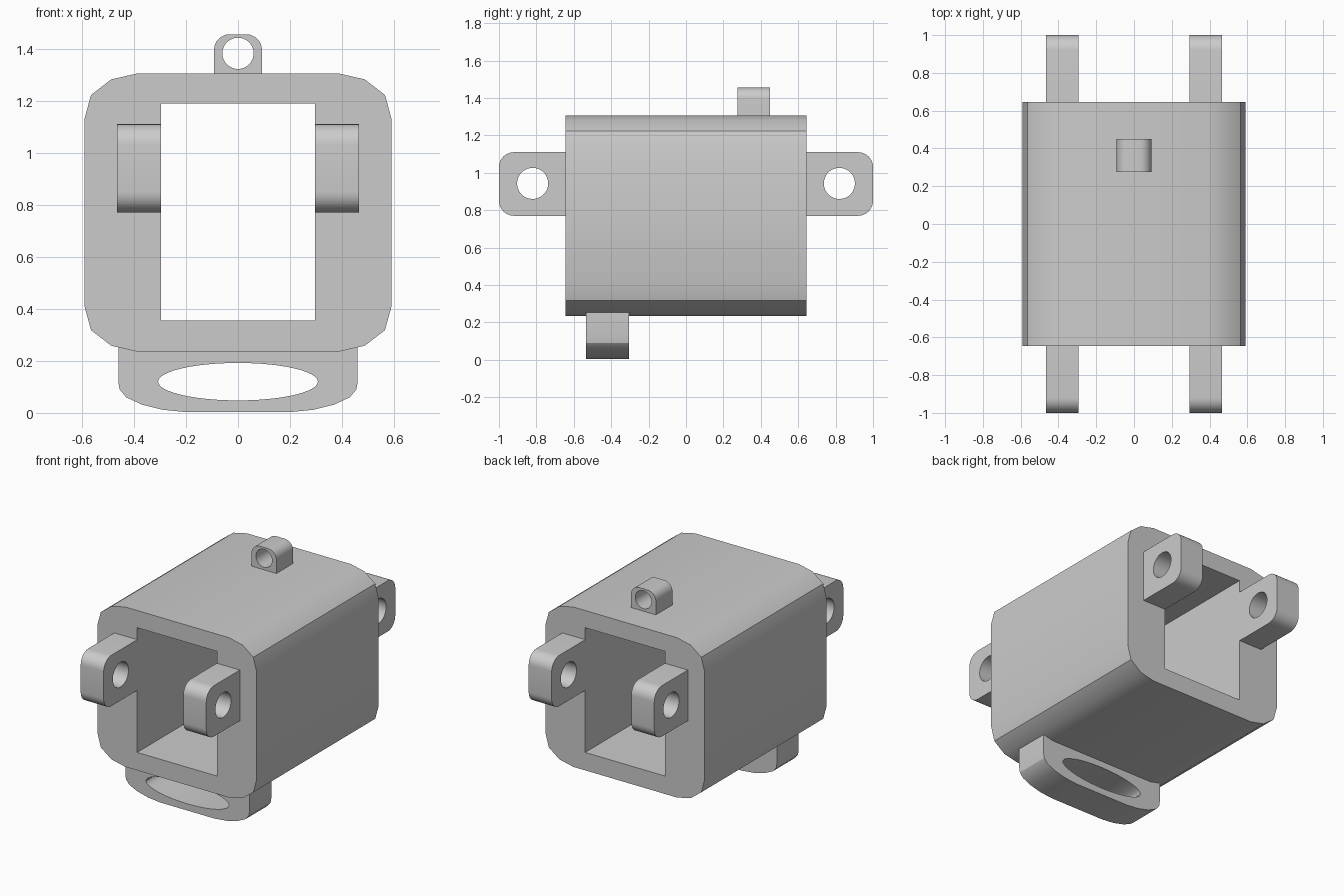
import bpy, bmesh
from math import sin, cos, pi, radians
from mathutils import Vector

cube = bpy.data.objects.get("Cube")
if cube:
    bpy.data.objects.remove(cube, do_unlink=True)

grey = bpy.data.materials.new("light_grey")
grey.use_nodes = True
GREY = (0.6, 0.6, 0.6, 1)
grey.diffuse_color = GREY
grey.node_tree.nodes["Principled BSDF"].inputs["Base Color"].default_value = GREY


def ellipse(cx, cz, rx, rz, n=48):
    return [(cx + rx * cos(2 * pi * i / n), cz + rz * sin(2 * pi * i / n)) for i in range(n)]


def arc(cx, cz, r, start, n=8):
    """Quarter circle, counter-clockwise from the start angle in degrees."""
    return [(cx + r * cos(radians(start + 90 * i / n)),
             cz + r * sin(radians(start + 90 * i / n))) for i in range(n + 1)]


def mirrored(half):
    """Closes a right-hand half outline with its left-hand copy."""
    return half + [(-u, v) for u, v in reversed(half)]


def plate(name, outline, hole, start, end, axis="y", flip=1):
    """Extrudes an outline with one hole along x or y."""
    def place(u, v):
        return (u, start, v) if axis == "y" else (start, u * flip, v)

    bm = bmesh.new()
    edges = []
    for loop in (outline, hole):
        verts = [bm.verts.new(place(u, v)) for u, v in loop]
        edges += [bm.edges.new((a, b)) for a, b in zip(verts, verts[1:] + verts[:1])]
    bmesh.ops.triangle_fill(bm, edges=edges, use_beauty=True)
    ext = bmesh.ops.extrude_face_region(bm, geom=bm.faces[:])
    moved = [g for g in ext["geom"] if isinstance(g, bmesh.types.BMVert)]
    step = end - start
    bmesh.ops.translate(bm, verts=moved, vec=Vector((0, step, 0) if axis == "y" else (step, 0, 0)))
    bmesh.ops.recalc_face_normals(bm, faces=bm.faces[:])
    mesh = bpy.data.meshes.new(name)
    bm.to_mesh(mesh)
    bm.free()
    mesh.materials.append(grey)
    obj = bpy.data.objects.new(name, mesh)
    bpy.context.collection.objects.link(obj)
    bpy.ops.object.select_all(action="DESELECT")
    obj.select_set(True)
    bpy.context.view_layer.objects.active = obj
    bpy.ops.object.shade_smooth_by_angle(angle=radians(30))
    return obj


# Main sleeve with chamfered corners and a square passage
MID = 0.77
corner = [(0.59, 0.36), (0.565, 0.452), (0.487, 0.512), (0.385, 0.535)]
side = [(x, MID - h) for x, h in reversed(corner)] + [(x, MID + h) for x, h in corner]
plate("sleeve_body", mirrored(side), mirrored([(0.295, 0.355), (0.295, 1.19)]), -0.645, 0.645)

# Small eyelet on top
plate("top_eyelet", mirrored([(0.092, 1.30)] + arc(0.032, 1.395, 0.06, 0)),
      ellipse(0, 1.382, 0.06, 0.06), 0.275, 0.45)

# Wide strap loop underneath
strap = [(0.2, 0.003), (0.29, 0.012), (0.37, 0.032), (0.43, 0.06), (0.455, 0.09), (0.46, 0.12), (0.46, 0.255)]
plate("bottom_strap_loop", mirrored(strap), ellipse(0, 0.12, 0.307, 0.072), -0.535, -0.305)

# Four pierced lugs, two at each end
lug = [(0.645, 0.77)] + arc(0.92, 0.85, 0.08, 270) + arc(0.92, 1.03, 0.08, 0) + [(0.645, 1.11)]
for end, flip in (("front", -1), ("back", 1)):
    for hand, s in (("left", 1), ("right", -1)):
        plate(f"{end}_{hand}_lug", lug, ellipse(0.82, 0.943, 0.083, 0.083),
              s * 0.295, s * 0.465, "x", flip)
